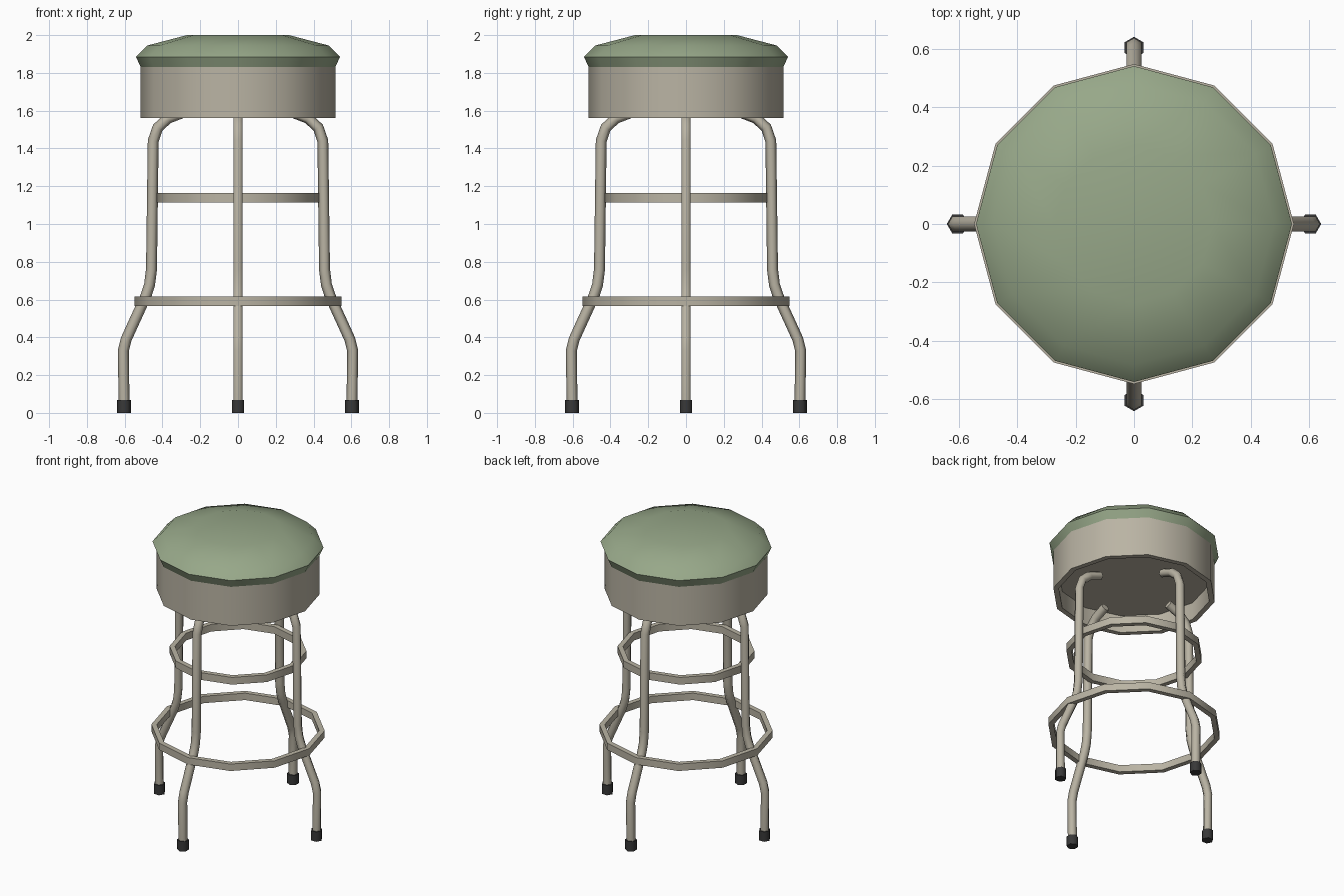
import bpy, bmesh, math
from mathutils import Vector

if "Cube" in bpy.data.objects:
    bpy.data.objects.remove(bpy.data.objects["Cube"])


def material(name, rgb):
    m = bpy.data.materials.new(name)
    m.diffuse_color = (*rgb, 1)
    m.use_nodes = True
    m.node_tree.nodes["Principled BSDF"].inputs["Base Color"].default_value = m.diffuse_color
    return m


GREEN = material("green vinyl", (0.31, 0.39, 0.25))
METAL = material("warm grey metal", (0.49, 0.455, 0.37))
RUBBER = material("dark rubber", (0.04, 0.04, 0.04))


def finish(bm, name, mat, angle):
    bmesh.ops.recalc_face_normals(bm, faces=bm.faces)
    me = bpy.data.meshes.new(name)
    bm.to_mesh(me)
    bm.free()
    me.materials.append(mat)
    for p in me.polygons:
        p.use_smooth = True
    me.set_sharp_from_angle(angle=math.radians(angle))
    ob = bpy.data.objects.new(name, me)
    bpy.context.collection.objects.link(ob)
    return ob


def skin(bm, rings, closed=False):
    """Bridge equal vertex rings; cap the ends unless the rings form a loop."""
    n = len(rings[0])
    pairs = list(zip(rings, rings[1:]))
    if closed:
        pairs.append((rings[-1], rings[0]))
    else:
        bm.faces.new(rings[0])
        bm.faces.new(rings[-1])
    for a, b in pairs:
        for i in range(n):
            j = (i + 1) % n
            bm.faces.new((a[i], a[j], b[j], b[i]))


def lathe(name, profile, mat, angle=50, closed=False, sides=12):
    bm = bmesh.new()
    rings = []
    for r, z in profile:
        rings.append([bm.verts.new((r * math.cos(t), r * math.sin(t), z))
                      for t in (2 * math.pi * i / sides for i in range(sides))])
    skin(bm, rings, closed)
    return finish(bm, name, mat, angle)


def tube(name, path, radius, mat, turn, sides=6):
    """Hexagonal tube along an (x, z) path, turned about the stool's axis."""
    bm = bmesh.new()
    pts = [Vector((x, 0, z)) for x, z in path]
    side = Vector((0, 1, 0))
    rings = []
    for i, p in enumerate(pts):
        d1 = (pts[min(i + 1, len(pts) - 1)] - p).normalized()
        d0 = (p - pts[max(i - 1, 0)]).normalized()
        out = side.cross((d0 + d1).normalized())
        rings.append([bm.verts.new(p + radius * (out * math.cos(t) + side * math.sin(t)))
                      for t in (2 * math.pi * k / sides for k in range(sides))])
    skin(bm, rings)
    ob = finish(bm, name, mat, 65)
    ob.rotation_euler.z = turn
    return ob


# seat: padded cushion over a hollow metal band
lathe("seat_cushion", [(0.515, 1.83), (0.54, 1.885), (0.48, 1.945), (0.27, 2.0)], GREEN)
lathe("seat_band", [(0.48, 1.68), (0.48, 1.56), (0.515, 1.56), (0.515, 1.832)], METAL)

# brace rings
for name, r, z0, z1 in (("foot_ring", 0.547, 0.567, 0.615),
                        ("upper_ring", 0.432, 1.113, 1.163)):
    lathe(name, [(r, z0), (r, z1), (r - 0.034, z1), (r - 0.034, z0)], METAL, closed=True)

# four bent legs with rubber feet
LEG = [(0.603, 0.03), (0.607, 0.33), (0.592, 0.39), (0.487, 0.62), (0.468, 0.68),
       (0.458, 0.76), (0.449, 1.44), (0.425, 1.51), (0.37, 1.56), (0.28, 1.595)]
for i, side in enumerate(("right", "back", "left", "front")):
    turn = i * math.pi / 2
    tube(side + "_leg", LEG, 0.029, METAL, turn)
    tube(side + "_foot", [(0.603, 0.0), (0.603, 0.068)], 0.037, RUBBER, turn)
